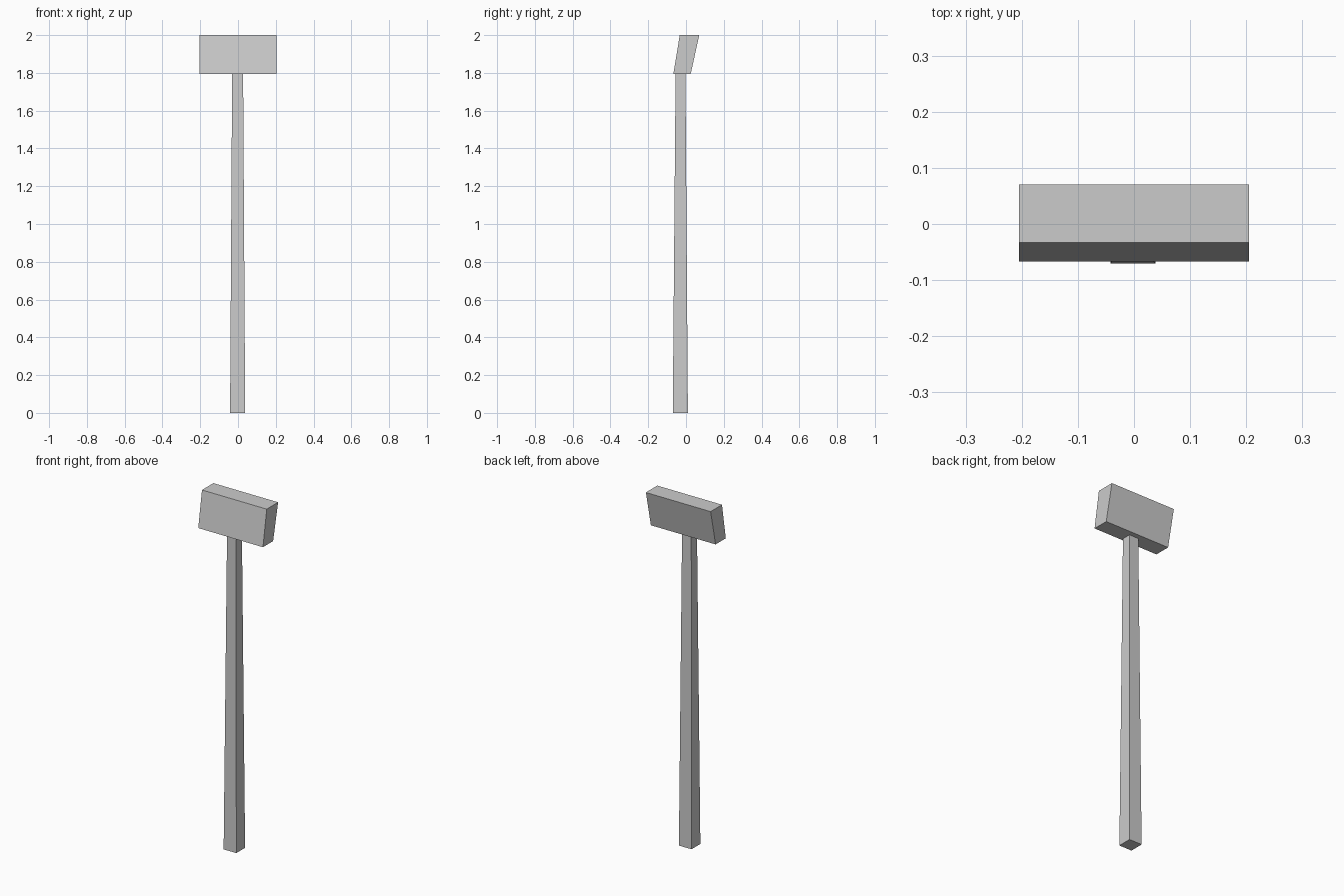
import bpy
import bmesh

if "Cube" in bpy.data.objects:
    bpy.data.objects.remove(bpy.data.objects["Cube"])


def tapered_block(name, bottom, top):
    """Six-sided block lofted between two rectangles: (x0, x1, y0, y1, z)."""
    bm = bmesh.new()
    rings = []
    for x0, x1, y0, y1, z in (bottom, top):
        corners = ((x0, y0), (x1, y0), (x1, y1), (x0, y1))
        rings.append([bm.verts.new((x, y, z)) for x, y in corners])
    low, high = rings
    bm.faces.new(low[::-1])
    bm.faces.new(high)
    for i in range(4):
        j = (i + 1) % 4
        bm.faces.new((low[i], low[j], high[j], high[i]))
    mesh = bpy.data.meshes.new(name)
    bm.to_mesh(mesh)
    bm.free()
    obj = bpy.data.objects.new(name, mesh)
    bpy.context.collection.objects.link(obj)
    return obj


# Square post, narrowing towards the top
tapered_block("post",
              (-0.042, 0.038, -0.07, 0.01, 0.0),
              (-0.031, 0.027, -0.055, -0.003, 1.80))

# Sign box leaning backwards, slightly deeper at the top
tapered_block("sign_head",
              (-0.205, 0.205, -0.067, 0.025, 1.795),
              (-0.205, 0.205, -0.033, 0.07, 2.0))
